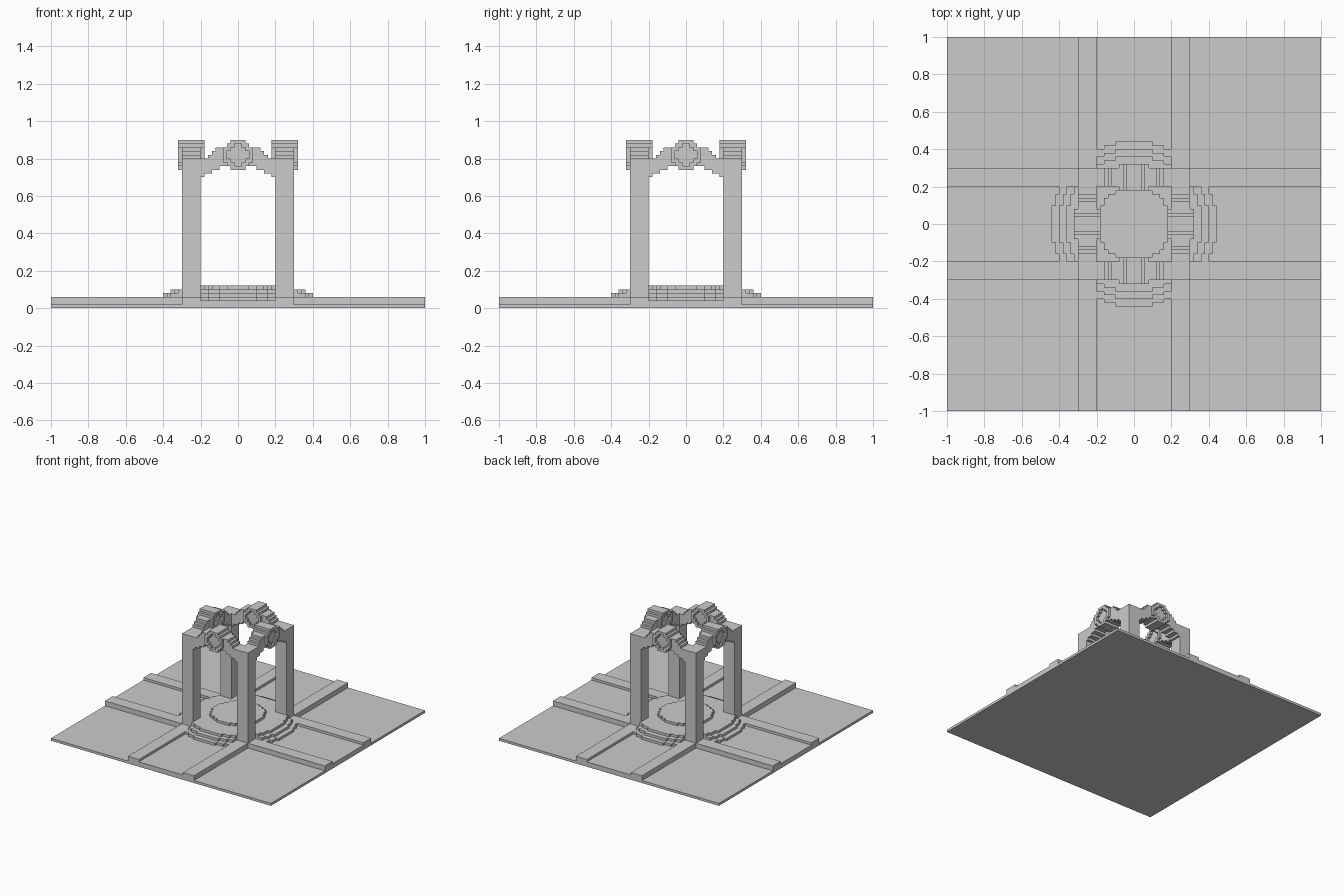
import bpy
import bmesh
from math import pi
from mathutils import Matrix

old = bpy.data.objects.get("Cube")
if old:
    bpy.data.objects.remove(old, do_unlink=True)

stone = bpy.data.materials.new("grey_stone")
stone.use_nodes = True
grey = (0.6, 0.6, 0.6, 1)
stone.diffuse_color = grey
stone.node_tree.nodes["Principled BSDF"].inputs["Base Color"].default_value = grey


def add_mesh(name, bm):
    mesh = bpy.data.meshes.new(name)
    bm.to_mesh(mesh)
    bm.free()
    mesh.materials.append(stone)
    obj = bpy.data.objects.new(name, mesh)
    bpy.context.collection.objects.link(obj)
    return obj


def box(name, low, high, turn=0):
    size = [b - a for a, b in zip(low, high)]
    middle = [(a + b) / 2 for a, b in zip(low, high)]
    bm = bmesh.new()
    bmesh.ops.create_cube(bm, size=1)
    bm.transform(Matrix.Translation(middle) @ Matrix.Diagonal((*size, 1)))
    bm.transform(Matrix.Rotation(turn, 4, "Z"))
    return add_mesh(name, bm)


def prism(name, outlines, thickness, placing):
    """Extrude flat outlines; an inner outline becomes a hole."""
    curve = bpy.data.curves.new(name + "_outline", "CURVE")
    curve.dimensions = "2D"
    curve.fill_mode = "BOTH"
    curve.extrude = thickness / 2
    for points in outlines:
        spline = curve.splines.new("POLY")
        spline.points.add(len(points) - 1)
        for point, (x, y) in zip(spline.points, points):
            point.co = (x, y, 0, 1)
        spline.use_cyclic_u = True
        spline.use_smooth = False
    helper = bpy.data.objects.new(name + "_outline", curve)
    bpy.context.collection.objects.link(helper)
    graph = bpy.context.evaluated_depsgraph_get()
    mesh = bpy.data.meshes.new_from_object(helper.evaluated_get(graph))
    bm = bmesh.new()
    bm.from_mesh(mesh)
    bpy.data.objects.remove(helper, do_unlink=True)
    bpy.data.curves.remove(curve)
    bpy.data.meshes.remove(mesh)
    bmesh.ops.remove_doubles(bm, verts=bm.verts, dist=0.0001)
    bmesh.ops.recalc_face_normals(bm, faces=bm.faces)
    bm.transform(placing)
    for face in bm.faces:
        face.smooth = False
    return add_mesh(name, bm)


def eightfold(octant):
    """Mirror an octant that ends on its diagonal into a closed outline."""
    quarter = octant + [(y, x) for x, y in reversed(octant[:-1])]
    outline = []
    for _ in range(4):
        outline += quarter
        quarter = [(-y, x) for x, y in quarter]
    return outline


# Ground slab
box("ground_slab", (-1, -1, 0), (1, 1, 0.02))

# Stepped round plaza, kept within the crossing paths
for i in range(3):
    r = 0.44 - 0.04 * i
    top = 0.06 + 0.02 * i
    octant = [(r, 0.1), (r - 0.02, 0.1), (r - 0.02, 0.16),
              (r - 0.04, 0.16), (r - 0.04, 0.2), (0.2, 0.2)]
    prism(f"plaza_step_{i + 1}", [eightfold(octant)], top - 0.02,
          Matrix.Translation((0, 0, (top + 0.02) / 2)))

# Raised disc in the middle
disc = [(0.2, 0.06), (0.18, 0.06), (0.18, 0.1), (0.16, 0.1),
        (0.16, 0.14), (0.14, 0.14)]
prism("centre_disc", [eightfold(disc)], 0.02, Matrix.Translation((0, 0, 0.11)))

# Half profile of an arch, from the underside round to the crown
half_arch = [(0.04, 0.74), (0.04, 0.76), (0.1, 0.76), (0.1, 0.74),
             (0.14, 0.74), (0.14, 0.72), (0.18, 0.72), (0.18, 0.7),
             (0.2, 0.7), (0.2, 0.8), (0.16, 0.8), (0.16, 0.82),
             (0.14, 0.82), (0.14, 0.84), (0.12, 0.84), (0.12, 0.86),
             (0.06, 0.86), (0.06, 0.88), (0.04, 0.88), (0.04, 0.9)]
arch = half_arch + [(-x, z) for x, z in reversed(half_arch)]
ring = [eightfold([(0.08, 0.04), (0.06, 0.04), (0.06, 0.06)]),
        eightfold([(0.06, 0.02), (0.04, 0.02), (0.04, 0.04)])]
upright = Matrix.Rotation(pi / 2, 4, "X")

for side, name in enumerate(("front", "left", "back", "right")):
    turn = side * pi / 2
    spin = Matrix.Rotation(turn, 4, "Z")

    # Path with a kerb along each edge
    box(name + "_path", (-0.2, -1, 0.02), (0.2, -0.3, 0.04), turn)
    box(name + "_kerb_a", (0.2, -1, 0.02), (0.3, -0.3, 0.06), turn)
    box(name + "_kerb_b", (-0.3, -1, 0.02), (-0.2, -0.3, 0.06), turn)

    # Corner pillar
    box(name + "_pillar", (0.2, -0.3, 0.02), (0.3, -0.2, 0.8), turn)

    # Arch with a ring on its inner and outer face
    prism(name + "_arch", [arch], 0.1,
          spin @ Matrix.Translation((0, -0.25, 0)) @ upright)
    for label, y in (("inner", -0.19), ("outer", -0.31)):
        prism(f"{name}_{label}_ring", ring, 0.02,
              spin @ Matrix.Translation((0, y, 0.82)) @ upright)
